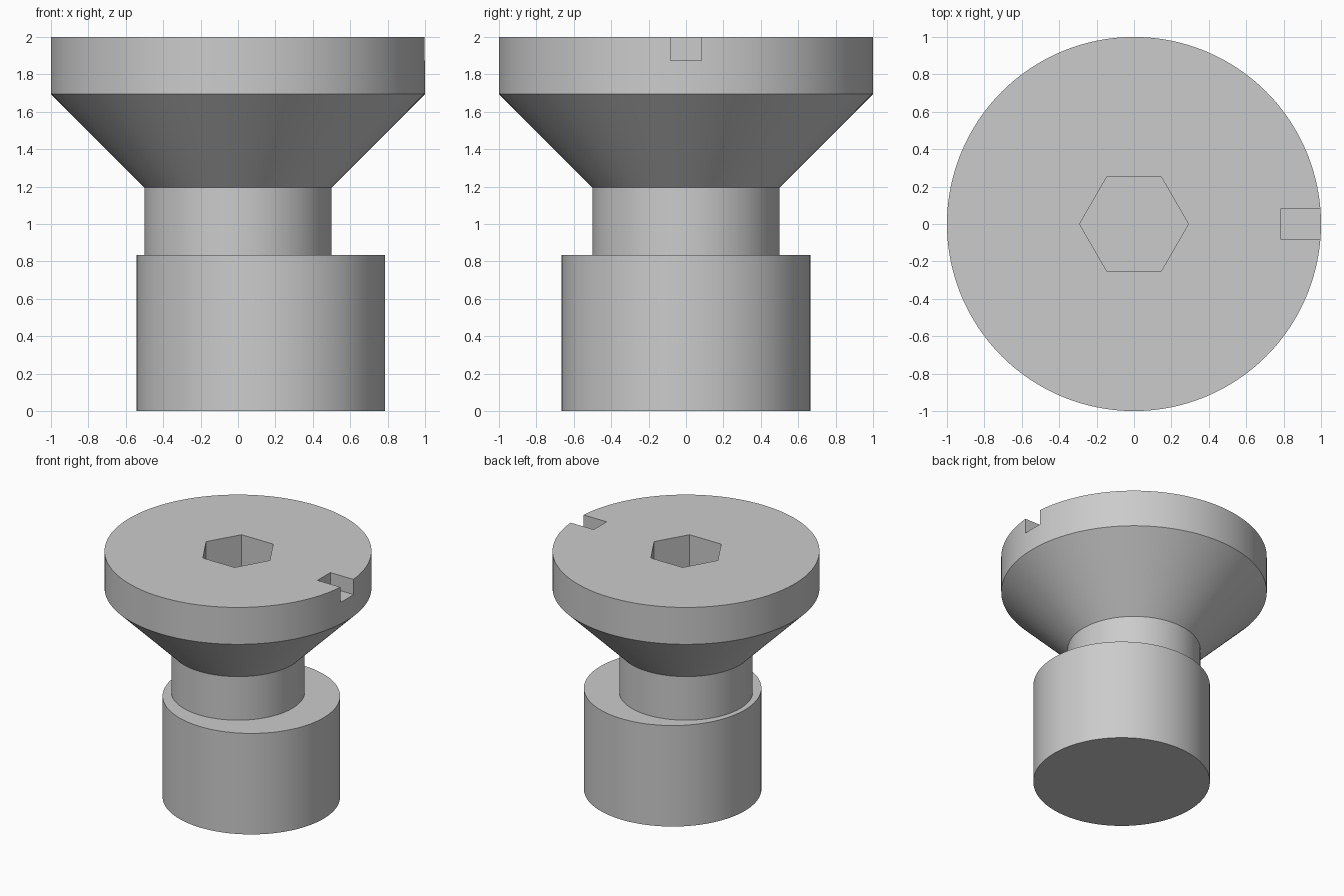
import bpy
import bmesh
from math import radians, cos, sin, tau

old = bpy.data.objects.get("Cube")
if old:
    bpy.data.objects.remove(old, do_unlink=True)

SEGMENTS = 128

# Single plain steel colour
steel = bpy.data.materials.new("steel_grey")
steel.use_nodes = True
GREY = (0.6, 0.6, 0.6, 1)
steel.diffuse_color = GREY
steel.node_tree.nodes["Principled BSDF"].inputs["Base Color"].default_value = GREY


def turned(name, profile, sides=SEGMENTS, centre_x=0.0):
    """Closed solid of revolution from (radius, z) points, bottom to top."""
    bm = bmesh.new()
    rings = [[bm.verts.new((centre_x + r * cos(tau * i / sides), r * sin(tau * i / sides), z))
              for i in range(sides)] for r, z in profile]
    for low, high in zip(rings, rings[1:]):
        for i in range(sides):
            j = (i + 1) % sides
            bm.faces.new((low[i], low[j], high[j], high[i]))
    bm.faces.new(rings[0][::-1])
    bm.faces.new(rings[-1])
    mesh = bpy.data.meshes.new(name)
    bm.to_mesh(mesh)
    bm.free()
    mesh.materials.append(steel)
    obj = bpy.data.objects.new(name, mesh)
    bpy.context.collection.objects.link(obj)
    return obj


def activate(obj):
    bpy.ops.object.select_all(action='DESELECT')
    obj.select_set(True)
    bpy.context.view_layer.objects.active = obj


def cut(target, cutter):
    cutter.hide_render = True
    mod = target.modifiers.new(cutter.name, 'BOOLEAN')
    mod.operation = 'DIFFERENCE'
    mod.solver = 'EXACT'
    mod.object = cutter
    activate(target)
    bpy.ops.object.modifier_apply(modifier=mod.name)
    bpy.data.objects.remove(cutter, do_unlink=True)


# Countersunk head with its neck, seated slightly into the cam
head = turned("countersunk_head_and_neck",
              [(0.5, 0.81), (0.5, 1.195), (1.0, 1.695), (1.0, 2.0)])

# Off-centre cam cylinder below the neck
cam = turned("eccentric_cam", [(0.665, 0.0), (0.665, 0.835)], centre_x=0.122)

# Hexagonal drive socket
cut(head, turned("hex_socket_cutter", [(0.291, 1.5), (0.291, 2.2)], sides=6))

# Index notch in the rim, on the side the cam is offset towards
bpy.ops.mesh.primitive_cube_add(size=1, location=(0.985, 0, 2.0))
notch = bpy.context.object
notch.name = "notch_cutter"
notch.scale = (0.4, 0.168, 0.25)
notch.data.materials.append(steel)
cut(head, notch)

for part in (head, cam):
    activate(part)
    bpy.ops.object.shade_smooth_by_angle(angle=radians(30))
